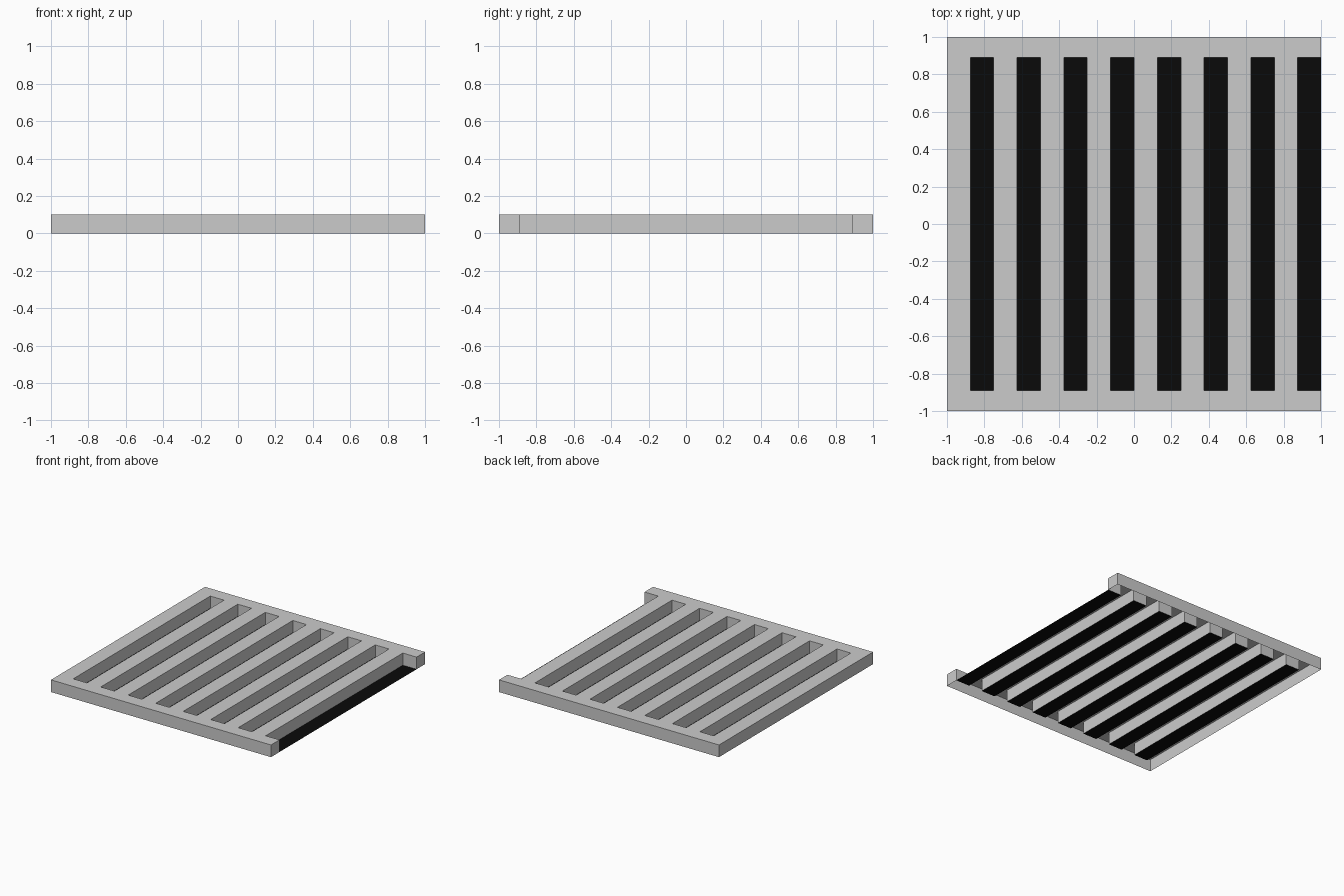
import bpy

if "Cube" in bpy.data.objects:
    bpy.data.objects.remove(bpy.data.objects["Cube"])

H = 0.107      # slab height
H = 0.1
Y = 0.89       # half length of the slots
W = 0.125      # width of a slot and of a bar


def mesh_object(name, quads, color=None):
    verts = [v for q in quads for v in q]
    faces = [tuple(range(i, i + 4)) for i in range(0, len(verts), 4)]
    me = bpy.data.meshes.new(name)
    me.from_pydata(verts, [], faces)
    ob = bpy.data.objects.new(name, me)
    bpy.context.collection.objects.link(ob)
    if color:
        mat = bpy.data.materials.new(name)
        mat.diffuse_color = color
        mat.use_nodes = True
        mat.node_tree.nodes["Principled BSDF"].inputs["Base Color"].default_value = mat.diffuse_color
        me.materials.append(mat)
    return ob


def flat(x0, x1, y0, y1, z):
    # upward-facing panel
    return [(x0, y0, z), (x1, y0, z), (x1, y1, z), (x0, y1, z)]


def wall(x0, y0, x1, y1):
    # upright panel, facing to the right of its travel direction
    return [(x0, y0, 0), (x1, y1, 0), (x1, y1, H), (x0, y0, H)]


# Open-bottomed shell: end rails and outer skirt
shell = [
    flat(-1, 1, -1, -Y, H), flat(-1, 1, Y, 1, H),
    wall(-1, -1, 1, -1), wall(1, 1, -1, 1), wall(-1, 1, -1, -1),
    wall(1, -1, 1, -Y), wall(1, Y, 1, 1),
]
floors = []
for i in range(8):
    a = -1 + 2 * W * i      # bar start
    b, c = a + W, a + 2 * W  # slot start and end
    # Bar top and slot walls; the last slot is open on its right side
    shell.append(flat(a, b, -Y, Y, H))
    shell.append(wall(b, -Y, b, Y))
    shell.append(wall(c, -Y, b, -Y))
    shell.append(wall(b, Y, c, Y))
    if i < 7:
        shell.append(wall(c, Y, c, -Y))
    # Black slot floor
    floors.append(flat(b, c, -Y, Y, 0))

mesh_object("grate_shell", shell)
mesh_object("slot_floors", floors, (0.003, 0.003, 0.003, 1))
